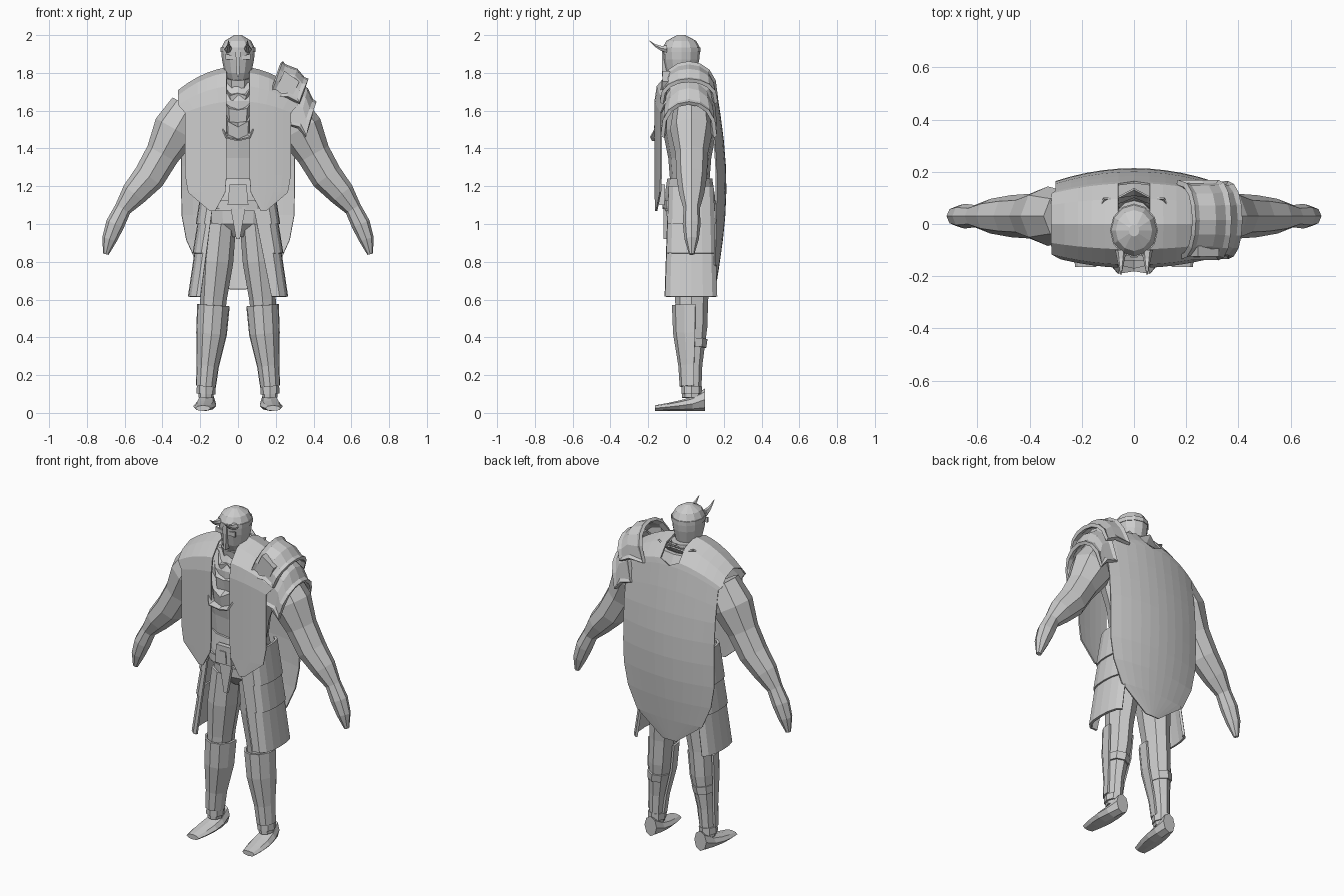
import bpy, bmesh
from math import sin, cos, pi, sqrt
from mathutils import Vector

cube = bpy.data.objects.get("Cube")
if cube:
    bpy.data.objects.remove(cube, do_unlink=True)

grey = bpy.data.materials.new("plain grey")
grey.use_nodes = True
tone = (0.6, 0.6, 0.6, 1)
grey.diffuse_color = tone
grey.node_tree.nodes["Principled BSDF"].inputs["Base Color"].default_value = tone


def mix(start, end, factor):
    return start + (end - start) * factor


def steps(start, end, count):
    """Evenly spaced values including both ends."""
    return [mix(start, end, i / (count - 1)) for i in range(count)]


def around(count):
    """Angles of a closed ring."""
    return [2 * pi * i / count for i in range(count)]


def loft(name, rings, closed=True, caps=True, mirror=False, thickness=0, inset=0):
    """Skin equal rows of points into one flat-shaded object."""
    bm = bmesh.new()
    rows = [[bm.verts.new(point) for point in ring] for ring in rings]
    count = len(rows[0])
    for lower, upper in zip(rows, rows[1:]):
        for i in range(count if closed else count - 1):
            j = (i + 1) % count
            bm.faces.new((lower[i], lower[j], upper[j], upper[i]))
    if closed and caps:
        bm.faces.new(rows[0])
        bm.faces.new(rows[-1])
    bmesh.ops.recalc_face_normals(bm, faces=bm.faces)
    if inset:
        bmesh.ops.inset_region(bm, faces=bm.faces[:], use_boundary=True,
                               thickness=inset, depth=-inset / 2)
    mesh = bpy.data.meshes.new(name)
    bm.to_mesh(mesh)
    bm.free()
    mesh.materials.append(grey)
    part = bpy.data.objects.new(name, mesh)
    bpy.context.collection.objects.link(part)
    if mirror:
        part.modifiers.new("Mirror", 'MIRROR')
    if thickness:
        solid = part.modifiers.new("Solidify", 'SOLIDIFY')
        solid.thickness = thickness
        solid.offset = 0


def limb(name, path, depth, angles, **options):
    """Mirrored limb along (x, z, radius), stretched front to back by depth."""
    centres = [Vector((x, 0.03, z)) for x, z, radius in path]
    front = Vector((0, -1, 0))
    rings = []
    for i, (x, z, radius) in enumerate(path):
        along = centres[min(i + 1, len(path) - 1)] - centres[max(i - 1, 0)]
        side = along.normalized().cross(front)
        rings.append([centres[i] + radius * (side * cos(a) + front * depth * sin(a))
                      for a in angles])
    loft(name, rings, mirror=True, **options)


def stack(name, rows, depth, y=0.02):
    """Upright body of elliptical (z, radius) rows."""
    loft(name, [[(radius * sin(a), y - radius * depth * cos(a), z) for a in around(12)]
                for z, radius in rows])


def plate(name, outline, y, thickness, mirror=False):
    """Plate facing the front, from an (x, z) outline."""
    loft(name, [[(x, y + shift, z) for x, z in outline] for shift in (0, thickness)],
         mirror=mirror)


def trapezoid(low, high, bottom, top):
    """Symmetric outline from two half widths and two heights."""
    return [(-low, bottom), (-high, top), (high, top), (low, bottom)]


# Body
stack("torso", [(.93, .06), (1, .16), (1.2, .17), (1.35, .19), (1.5, .24),
                (1.65, .24), (1.75, .16)], depth=.6)
limb("arm", [(.26, 1.62, .1), (.33, 1.5, .12), (.4, 1.37, .09), (.47, 1.25, .085),
             (.55, 1.16, .07), (.61, 1.08, .045), (.65, 1, .05), (.68, .92, .04),
             (.7, .84, .015)], depth=.95, angles=around(8))
limb("leg", [(.09, 1, .08), (.11, .8, .085), (.13, .6, .07), (.14, .45, .066),
             (.16, .25, .045), (.17, .08, .04)], depth=1.25, angles=around(8))

# Feet: tall round heel running down to a flat toe
foot = []
for t in steps(0, 1, 5):
    width = mix(.04, .06, sin(pi * t))
    height = mix(.12, .03, sqrt(t))
    foot.append([(mix(.165, .185, t) + width * cos(a), mix(.1, -.165, t),
                  .01 + height * (1 + sin(a)) / 2) for a in around(8)])
loft("foot", foot, mirror=True)

# Shin guards open at the back, with straps and cuffs
limb("shin_guard", [(.13, .57, .082), (.14, .42, .077), (.16, .25, .054), (.17, .14, .048)],
     depth=1.2, angles=steps(-.2, pi + .2, 7), closed=False, thickness=.012)
limb("calf_strap", [(.147, .39, .067), (.153, .345, .062)], depth=1.25, angles=around(8))
limb("ankle_cuff", [(.168, .14, .05), (.17, .1, .05)], depth=1.1, angles=around(8))

# Head with brow band, nose ridge, eyes and horns
stack("neck", [(1.7, .08), (1.8, .07)], depth=1)
stack("head", [(1.72, .04), (1.76, .05), (1.8, .07), (1.87, .085), (1.93, .09),
               (1.97, .07), (2, .02)], depth=1.12, y=-.025)
stack("brow_band", [(1.91, .092), (1.935, .092)], depth=1.12, y=-.025)
plate("nose_ridge", trapezoid(.006, .014, 1.78, 1.92), y=-.128, thickness=.05)
plate("eye_plate", [(.02, 1.87), (.02, 1.89), (.065, 1.9), (.065, 1.87)],
      y=-.12, thickness=.009, mirror=True)
horn = []
for t in steps(0, 1, 4):
    radius = mix(.022, .002, t)
    horn.append([(.05 + radius * cos(a), mix(-.1, -.195, t),
                  1.925 + .045 * t * t + radius * sin(a)) for a in around(6)])
loft("horn", horn, mirror=True)

# Draped scarf: zigzag folds that sag further toward the chest
scarf = []
for i, t in enumerate(steps(0, 1, 9)):
    fold = (-1) ** i
    width = mix(.08, .155, t) + .008 * fold
    reach = mix(.08, .18, t) + .012 * fold
    ring = []
    for k, a in enumerate(around(16)):
        sag = mix(.03, .36, t) * ((1 + cos(a)) / 2) ** 3
        ripple = .006 * (-1) ** k * (i % 3)
        depth = reach if cos(a) > 0 else width * .75
        ring.append((width * sin(a), ripple - depth * cos(a),
                     1.775 + .015 * fold + ripple - sag))
    scarf.append(ring)
loft("scarf", scarf, caps=False, thickness=.008)

# Cloak rows (y, z, inner x, outer x): split front, shoulders, rounded back
cloak = []
for z in steps(1.07, 1.65, 7):
    tip = max(0, (1.22 - z) / .15) ** 2
    cloak.append((-.165, z, mix(.06, .12, tip), mix(.28, .15, tip)))
for a in steps(.3, pi - .3, 5):
    cloak.append((-.16 * cos(a), 1.69 + .14 * sin(a), .06, .315))
for z in steps(1.7, .655, 9):
    curl = max(0, (1.1 - z) / .45)
    cloak.append((.16 + .05 * sin(pi * (1.7 - z)), z, 0, .3 * sqrt(1 - curl ** 2)))
rows = []
for y, z, inner, outer in cloak:
    row = []
    for x in steps(inner, outer, 6):
        bend = (x / .31) ** 2
        droop = .12 * bend * max(0, min(1, (z - 1.4) / .4))
        row.append((x, y * (1 - bend / 4), z - droop))
    rows.append(row)
loft("cloak", rows, closed=False, mirror=True, thickness=.008)

# Waist sash, belt, buckle and hanging tab
stack("waist_sash", [(1.07, .195), (1.15, .19), (1.24, .17)], depth=.7)
stack("belt", [(1.08, .2), (1.125, .2)], depth=.72)
plate("buckle", trapezoid(.055, .045, 1.1, 1.21), y=-.142, thickness=.03)
plate("buckle_inset", trapezoid(.025, .02, 1.11, 1.18), y=-.148, thickness=.008)
plate("hanging_tab", trapezoid(.01, .04, .92, 1.09), y=-.12, thickness=.02)


def hip_guard(name, side, front_top, front_low):
    """Three overlapping tiers, each curving from the front edge round the hip."""
    for tier, (top, bottom) in enumerate([(1.2, 1), (1.03, .845), (.87, .615)]):
        rows = []
        for z, flare in ((top, 0), (bottom, .01)):
            fall = (1.2 - z) / .6
            outer = mix(.185, .25, fall) + flare
            reach = mix(.115, .135, fall)
            row = [(side * mix(front_top, front_low, fall), .028 - reach, z)]
            for a in steps(-1.4, 1.4, 7):
                row.append((side * (outer - .07 * (1 - sqrt(cos(a)))),
                            .028 + reach * sin(a), z))
            rows.append(row)
        loft(f"{name}_{tier + 1}", rows, closed=False, thickness=.014)


# Hip armour
hip_guard("left_hip_guard", 1, front_top=.06, front_low=.18)
hip_guard("right_hip_guard", -1, front_top=.12, front_low=.2)


def shoulder_plate(name, inner, outer, reach):
    """Arched plate between two rims, each given as (top, foot) points in (x, z)."""
    rows = []
    for t in steps(0, 1, 3):
        top, foot = [Vector(a).lerp(Vector(b), t) for a, b in zip(inner, outer)]
        bulge = .015 * sin(pi * t)
        row = []
        for a in steps(0, pi, 9):
            x, z = foot.lerp(top, max(0, sin(a)) ** .75)
            row.append((x + bulge, .015 - reach * cos(a), z + bulge))
        rows.append(row)
    loft(name, rows, closed=False, thickness=.02, inset=.022)


# Shoulder armour, worn on the left only
shoulder_plate("upper_shoulder_plate", inner=((.23, 1.855), (.165, 1.67)),
               outer=((.37, 1.76), (.325, 1.64)), reach=.145)
shoulder_plate("lower_shoulder_plate", inner=((.3, 1.77), (.25, 1.53)),
               outer=((.41, 1.64), (.36, 1.46)), reach=.14)
plate("shoulder_square", [(.2, 1.71), (.245, 1.81), (.325, 1.755), (.29, 1.68)],
      y=-.125, thickness=.04)
